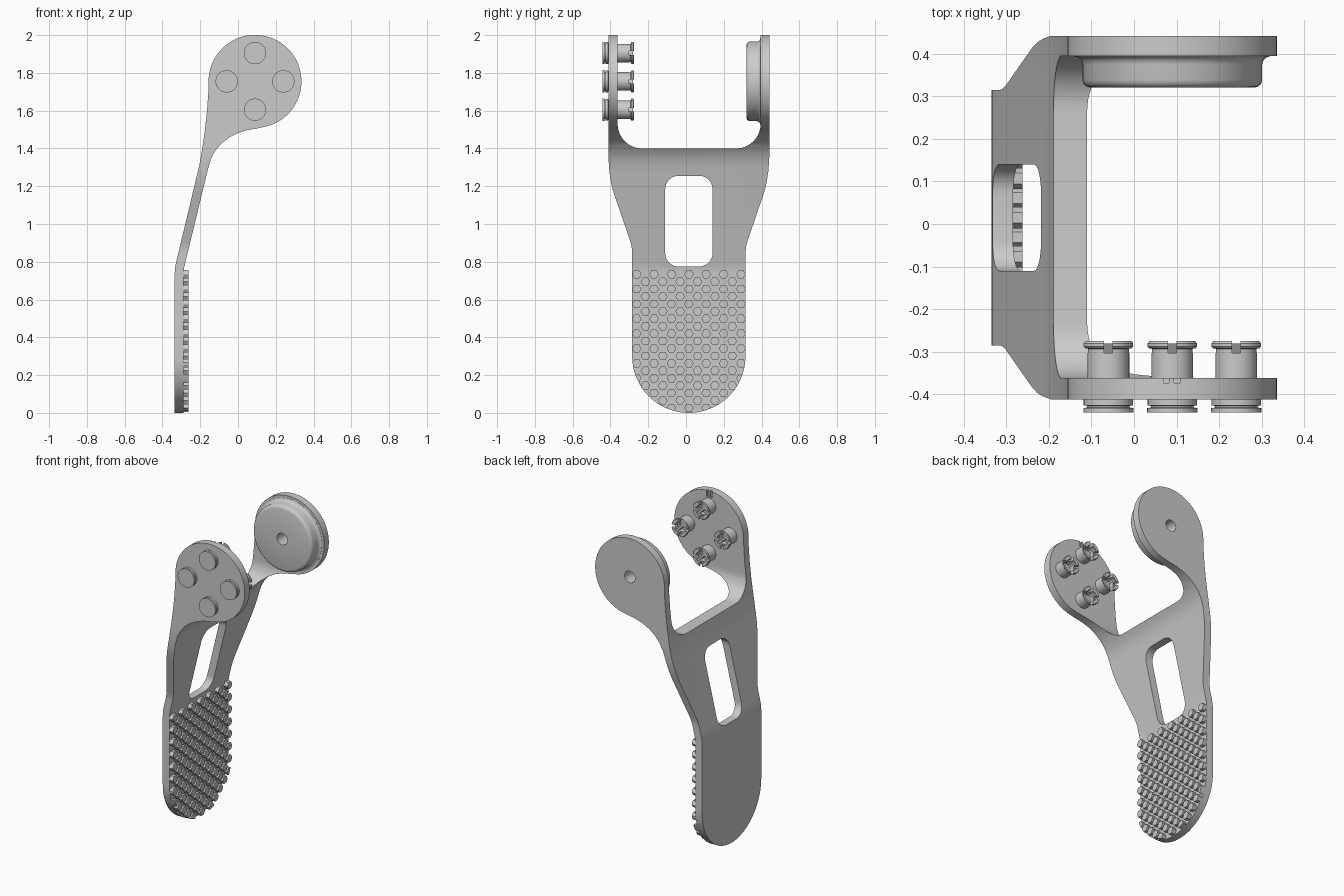
import bpy, bmesh
from math import sin, cos, pi, radians
from mathutils import Matrix, Vector

if "Cube" in bpy.data.objects:
    bpy.data.objects.remove(bpy.data.objects["Cube"])

HUB_X, HUB_Z, HUB_R = 0.09, 1.755, 0.246
MID_Y = 0.015


def finish(bm, name):
    bmesh.ops.recalc_face_normals(bm, faces=bm.faces)
    me = bpy.data.meshes.new(name)
    bm.to_mesh(me)
    bm.free()
    ob = bpy.data.objects.new(name, me)
    bpy.context.collection.objects.link(ob)
    return ob


def arc(cx, cy, r, a0, a1, n):
    return [(cx + r * cos(radians(a0 + (a1 - a0) * i / n)),
             cy + r * sin(radians(a0 + (a1 - a0) * i / n))) for i in range(n + 1)]


def add_prism(bm, pts, axis, lo, hi):
    """Extrude a 2D outline: axis 'y' takes (x, z), axis 'x' takes (y, z)."""
    def place(p, d):
        return (p[0], d, p[1]) if axis == 'y' else (d, p[0], p[1])
    face = bm.faces.new([bm.verts.new(place(p, lo)) for p in pts])
    geo = bmesh.ops.extrude_face_region(bm, geom=[face])['geom']
    move = Vector(place((0, 0), hi - lo))
    bmesh.ops.translate(bm, verts=[g for g in geo if isinstance(g, bmesh.types.BMVert)], vec=move)


def prism(name, pts, axis, lo, hi):
    bm = bmesh.new()
    add_prism(bm, pts, axis, lo, hi)
    return finish(bm, name)


def lathe(name, profile, x, z, steps=40):
    """Spin an (r, y) profile about a line parallel to y."""
    bm = bmesh.new()
    vs = [bm.verts.new((r, y, 0)) for r, y in profile]
    es = [bm.edges.new(p) for p in zip(vs, vs[1:])]
    bmesh.ops.spin(bm, geom=vs + es, cent=(0, 0, 0), axis=(0, 1, 0), angle=2 * pi, steps=steps)
    bmesh.ops.remove_doubles(bm, verts=bm.verts, dist=1e-4)
    bmesh.ops.translate(bm, verts=bm.verts, vec=(x, 0, z))
    return finish(bm, name)


def box(name, center, size, turn=0):
    bm = bmesh.new()
    bmesh.ops.create_cube(bm, size=1, matrix=Matrix.Translation(center)
                          @ Matrix.Rotation(turn, 4, 'Y') @ Matrix.Diagonal((*size, 1)))
    return finish(bm, name)


def boolean(ob, cutter, op='DIFFERENCE'):
    mod = ob.modifiers.new('cut', 'BOOLEAN')
    mod.operation, mod.solver, mod.object = op, 'EXACT', cutter
    bpy.context.view_layer.objects.active = ob
    bpy.ops.object.modifier_apply(modifier=mod.name)
    bpy.data.objects.remove(cutter)


def smooth(ob, angle=30):
    bpy.ops.object.select_all(action='DESELECT')
    ob.select_set(True)
    bpy.context.view_layer.objects.active = ob
    bpy.ops.object.shade_smooth_by_angle(angle=radians(angle))


# Side profile: bent strip ending in a round hub
side = [(-0.335, -0.1), (-0.335, 0.74), (-0.333, 0.77), (-0.327, 0.80),
        (-0.205, 1.31), (-0.189, 1.40), (-0.175, 1.50), (-0.164, 1.60), (-0.157, 1.70)]
side += arc(HUB_X, HUB_Z, HUB_R, 180, -75, 56)
side += [(0.106, 1.507), (0.05, 1.497), (0.0, 1.482), (-0.05, 1.456), (-0.09, 1.424),
         (-0.12, 1.388), (-0.143, 1.345), (-0.158, 1.295),
         (-0.278, 0.80), (-0.285, 0.77), (-0.288, 0.74), (-0.288, -0.1)]

# Face outline: rounded paddle widening into a fork
paddle = arc(MID_Y, 0.3, 0.3, 180, 360, 48)
edge = [(0.300, 0.855), (0.303, 0.88), (0.309, 0.905), (0.398, 1.165), (0.412, 1.22),
        (0.421, 1.28), (0.4265, 1.36), (0.4265, 2.1)]
outline = paddle + [(MID_Y + w, z) for w, z in edge]
outline += [(0.395, 2.1)] + arc(0.265, 1.53, 0.13, 0, -90, 14)
outline += arc(-0.232, 1.53, 0.13, 270, 180, 14) + [(-0.362, 2.1)]
outline += [(MID_Y - w, z) for w, z in reversed(edge)]

body = prism('fork_handle', side, 'y', -0.6, 0.6)
boolean(body, prism('face_cutter', outline, 'x', -0.8, 0.8), 'INTERSECT')

# Rounded window through the handle
win = []
for cy, cz, a in ((0.07, 1.185, 0), (-0.04, 1.185, 90), (-0.04, 0.845, 180), (0.07, 0.845, 270)):
    win += arc(cy, cz, 0.07, a, a + 90, 8)
boolean(body, prism('window_cutter', win, 'x', -0.6, 0.2))

# Axle hole and small rim notches
boolean(body, prism('hole_cutter', arc(HUB_X, HUB_Z, 0.037, 0, 350, 35), 'y', 0.3, 0.6))
for x in (0.076, 0.101):
    boolean(body, box('notch_cutter', (x, -0.362, 1.985), (0.013, 0.022, 0.05)))
smooth(body)

# Stepped boss on the rear arm, with the axle hole continued
boss = lathe('hub_boss', [(0.037, 0.40), (0.037, 0.32), (0.192, 0.32), (0.202, 0.323), (0.208, 0.329),
                          (0.211, 0.338), (0.211, 0.375), (0.214, 0.385), (0.220, 0.391),
                          (0.230, 0.394), (0.230, 0.40), (0.037, 0.40)], HUB_X, HUB_Z, 64)
smooth(boss, 40)

# Four slotted connector pins through the front arm
pin_profile = [(0, -0.442), (0.059, -0.442), (0.059, -0.432), (0.05, -0.431), (0.05, -0.427),
               (0.058, -0.426), (0.058, -0.412), (0.049, -0.411), (0.049, -0.293),
               (0.055, -0.292), (0.059, -0.288), (0.059, -0.280), (0.055, -0.275),
               (0.034, -0.275), (0.034, -0.33), (0, -0.33)]
for i in range(4):
    x, z = HUB_X + 0.15 * cos(i * pi / 2), HUB_Z + 0.15 * sin(i * pi / 2)
    pin = lathe(f'pin_{i + 1}', pin_profile, x, z)
    for size in ((0.02, 0.055, 0.16), (0.16, 0.055, 0.02)):
        boolean(pin, box('slot_cutter', (x, -0.275, z), size))
    smooth(pin)
    box(f'pin_web_{i + 1}', (x, -0.310, z), (0.074, 0.06, 0.014), radians(45))

# Staggered hexagonal grip studs, trimmed to the paddle outline
bm = bmesh.new()
for row in range(19):
    z = 0.734 - row * 0.0393
    for k in range(-3, 4 - row % 2):
        y = MID_Y + (k + 0.5 * (row % 2)) * 0.092
        d = max(0, 0.3 - z)
        if d * d + (y - MID_Y) ** 2 < 0.315 ** 2:
            add_prism(bm, arc(y, z, 0.025, 0, 300, 5), 'x', -0.296, -0.262)
studs = finish(bm, 'grip_studs')
trim = paddle + [(MID_Y + 0.3, 0.9), (MID_Y - 0.3, 0.9)]
boolean(studs, prism('trim_cutter', trim, 'x', -0.4, 0), 'INTERSECT')
